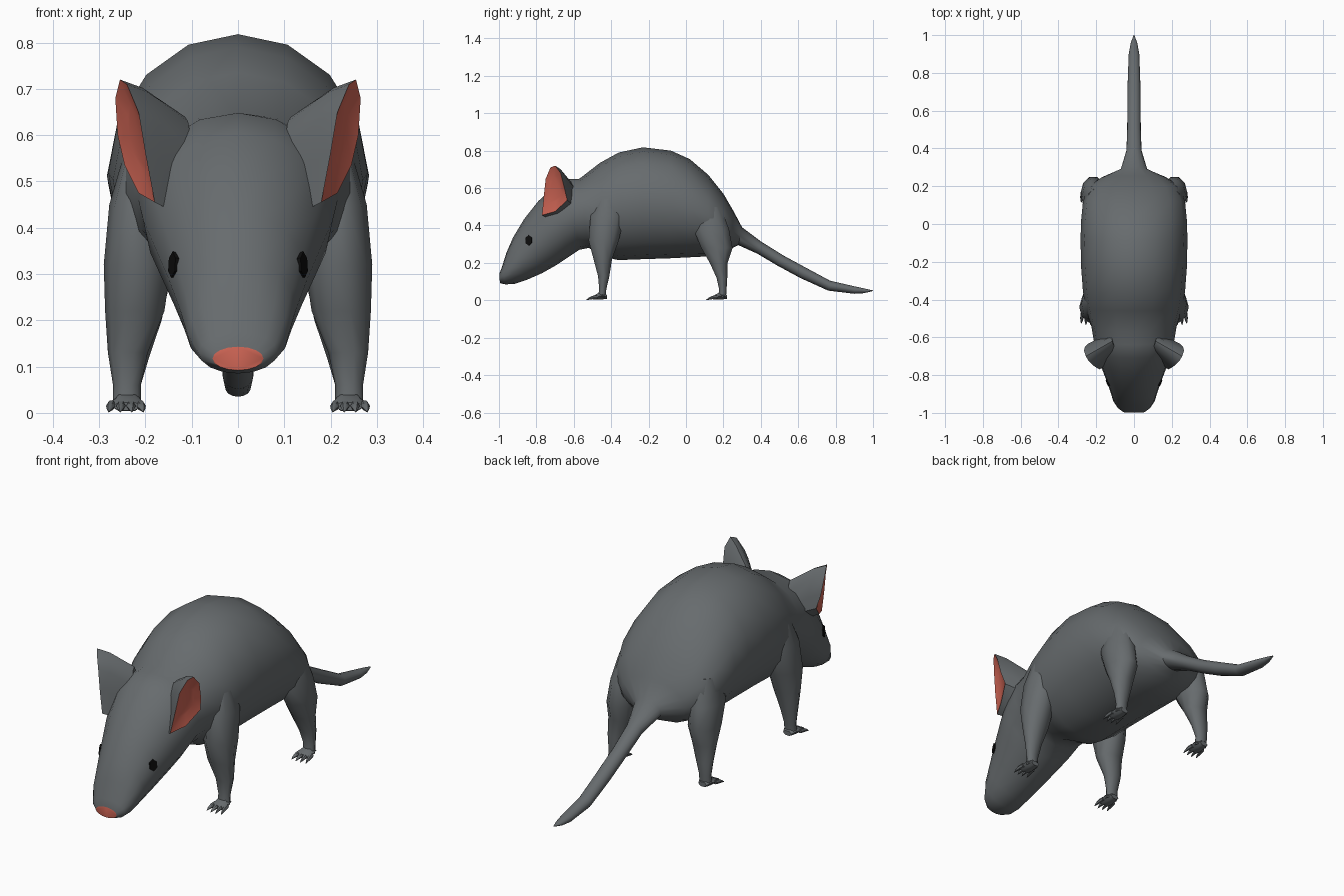
import bpy, bmesh, math
from mathutils import Vector
from mathutils.bvhtree import BVHTree

if "Cube" in bpy.data.objects:
    bpy.data.objects.remove(bpy.data.objects["Cube"])


def material(name, color):
    m = bpy.data.materials.new(name)
    m.diffuse_color = (*color, 1)
    m.use_nodes = True
    m.node_tree.nodes["Principled BSDF"].inputs["Base Color"].default_value = m.diffuse_color
    return m


GREY = material("grey fur", (0.135, 0.148, 0.155))
PINK = material("pink skin", (0.62, 0.13, 0.09))
BLACK = material("black eye", (0.004, 0.004, 0.004))


def loft(bm, rings, caps=True):
    """Skin a list of equal-length point rings; returns the two end faces."""
    loops = [[bm.verts.new(p) for p in r] for r in rings]
    n = len(loops[0])
    for a, b in zip(loops, loops[1:]):
        for i in range(n):
            j = (i + 1) % n
            bm.faces.new((a[i], a[j], b[j], b[i]))
    if caps:
        return bm.faces.new(loops[0][::-1]), bm.faces.new(loops[-1])


def finish(bm, name, mats, mirror=False, angle=50):
    bmesh.ops.recalc_face_normals(bm, faces=bm.faces)
    me = bpy.data.meshes.new(name)
    bm.to_mesh(me)
    bm.free()
    ob = bpy.data.objects.new(name, me)
    bpy.context.collection.objects.link(ob)
    for m in mats:
        me.materials.append(m)
    if mirror:
        ob.modifiers.new("mirror", 'MIRROR').use_mirror_merge = False
    bpy.ops.object.select_all(action='DESELECT')
    ob.select_set(True)
    bpy.context.view_layer.objects.active = ob
    bpy.ops.object.shade_smooth_by_angle(angle=math.radians(angle))
    return ob


# Head, body and tail in one skin: top y, top z, bottom y, bottom z, half width
SECTIONS = [
    (-.998, .143, -.995, .092, .055), (-.985, .175, -.965, .085, .085),
    (-.960, .255, -.915, .088, .110), (-.925, .335, -.850, .110, .125),
    (-.865, .435, -.770, .145, .150), (-.790, .530, -.690, .190, .180),
    (-.710, .605, -.630, .230, .205), (-.640, .648, -.570, .270, .215),
    (-.570, .650, -.520, .280, .225), (-.460, .735, -.430, .230, .255),
    (-.360, .790, -.360, .215, .270), (-.230, .818, -.230, .220, .280),
    (-.080, .800, -.080, .225, .283), (.020, .755, .020, .230, .280),
    (.120, .670, .120, .235, .270), (.200, .570, .200, .255, .240),
    (.255, .475, .240, .275, .170), (.300, .390, .280, .295, .070),
    (.400, .315, .380, .250, .040), (.520, .240, .490, .185, .036),
    (.640, .175, .610, .120, .035), (.770, .105, .760, .052, .033),
    (.900, .075, .900, .035, .028), (.960, .062, .950, .038, .018),
    (1.00, .053, .998, .049, .003)]


def section(yt, zt, yb, zb, w, n=16):
    top, bot = Vector((0, yt, zt)), Vector((0, yb, zb))
    mid, half = (top + bot) / 2, (top - bot) / 2
    return [mid + half * math.cos(a) + Vector((w * math.sin(a), 0, 0))
            for a in (math.tau * i / n for i in range(n))]


bm = bmesh.new()
nose, _ = loft(bm, [section(*s) for s in SECTIONS])
nose.material_index = 1
bmesh.ops.recalc_face_normals(bm, faces=bm.faces)
skin = BVHTree.FromBMesh(bm)
finish(bm, "body", [GREY, PINK])

# Eyes: flat hexagons set on the skin
hit, normal, _, _ = skin.ray_cast(Vector((1, -.84, .32)), Vector((-1, 0, 0)))
bm = bmesh.new()
side = Vector((0, 0, 1)).cross(normal).normalized()
up = normal.cross(side)
hexagon = [side * .021 * math.sin(a) + up * .028 * math.cos(a)
           for a in (math.tau * i / 6 for i in range(6))]
loft(bm, [[hit + p + normal * d for p in hexagon] for d in (-.003, .005)])
finish(bm, "eyes", [BLACK], mirror=True, angle=20)

# Ears: rim outline drawn back into the head, pink hollow in front
RIM = [(.18, -.77, .455), (.20, -.76, .56), (.215, -.75, .65),
       (.24, -.725, .71), (.255, -.70, .72), (.265, -.67, .68),
       (.26, -.65, .60), (.245, -.635, .535), (.215, -.70, .475)]
rim = [Vector(p) for p in RIM]
base = [Vector((p.x * .45, -.62 + (p.y + .7) * .8, p.z - .08)) for p in rim]
middle = [a.lerp(b, .35) + Vector((0, 0, .01)) for a, b in zip(rim, base)]
centre = sum(rim, Vector()) / len(rim)
hollow = [p.lerp(centre, .45) + Vector((-.012, .008, 0)) for p in rim]
bm = bmesh.new()
inner, _ = loft(bm, [hollow, rim, middle, base])
for f in bm.faces:
    if f is inner or f.index == -1 and all(
            any((v.co - p).length < 1e-5 for p in hollow + rim) for v in f.verts):
        f.material_index = 1
finish(bm, "ears", [GREY, PINK], mirror=True)


def leg_ring(z, x, y, rx, ry, n=10):
    return [Vector((x + rx * math.cos(a), y + ry * math.sin(a), z))
            for a in (math.tau * i / n for i in range(n))]


def lengthwise_ring(x, y, z, rx, rz, n=6):
    return [Vector((x + rx * math.cos(a), y, z + rz * math.sin(a)))
            for a in (math.tau * i / n for i in range(n))]


def leg(name, rings, ankle_y):
    bm = bmesh.new()
    loft(bm, [leg_ring(*r) for r in rings])
    # Foot
    loft(bm, [lengthwise_ring(.24, ankle_y + dy, z, rx, rz) for dy, z, rx, rz in
              ((.022, .018, .022, .012), (0, .026, .032, .024),
               (-.03, .020, .037, .018), (-.052, .014, .034, .010))])
    # Four toes with pointed claws
    for i in range(4):
        s = i - 1.5
        x, reach = .242 + s * .020, .006 * abs(s)
        loft(bm, [lengthwise_ring(x + s * dx, ankle_y + dy + reach, z, r, r)
                  for dx, dy, z, r in
                  ((0, -.035, .018, .010), (.002, -.060, .015, .010),
                   (.004, -.078, .009, .006), (.005, -.092, .002, .001))])
    finish(bm, name, [GREY], mirror=True)


# Legs: z, x, y, half width, half depth from shoulder or hip to ankle
leg("front_legs", [
    (.58, .205, -.41, .035, .05), (.45, .215, -.42, .063, .095),
    (.32, .217, -.44, .073, .085), (.22, .223, -.445, .064, .052),
    (.13, .238, -.44, .043, .032), (.06, .240, -.445, .030, .020),
    (.015, .240, -.45, .030, .022)], -.445)
leg("hind_legs", [
    (.50, .195, .12, .055, .07), (.38, .210, .135, .067, .10),
    (.28, .215, .165, .067, .088), (.20, .222, .175, .057, .050),
    (.12, .234, .192, .042, .030), (.06, .240, .197, .030, .021),
    (.015, .240, .193, .030, .022)], .196)
